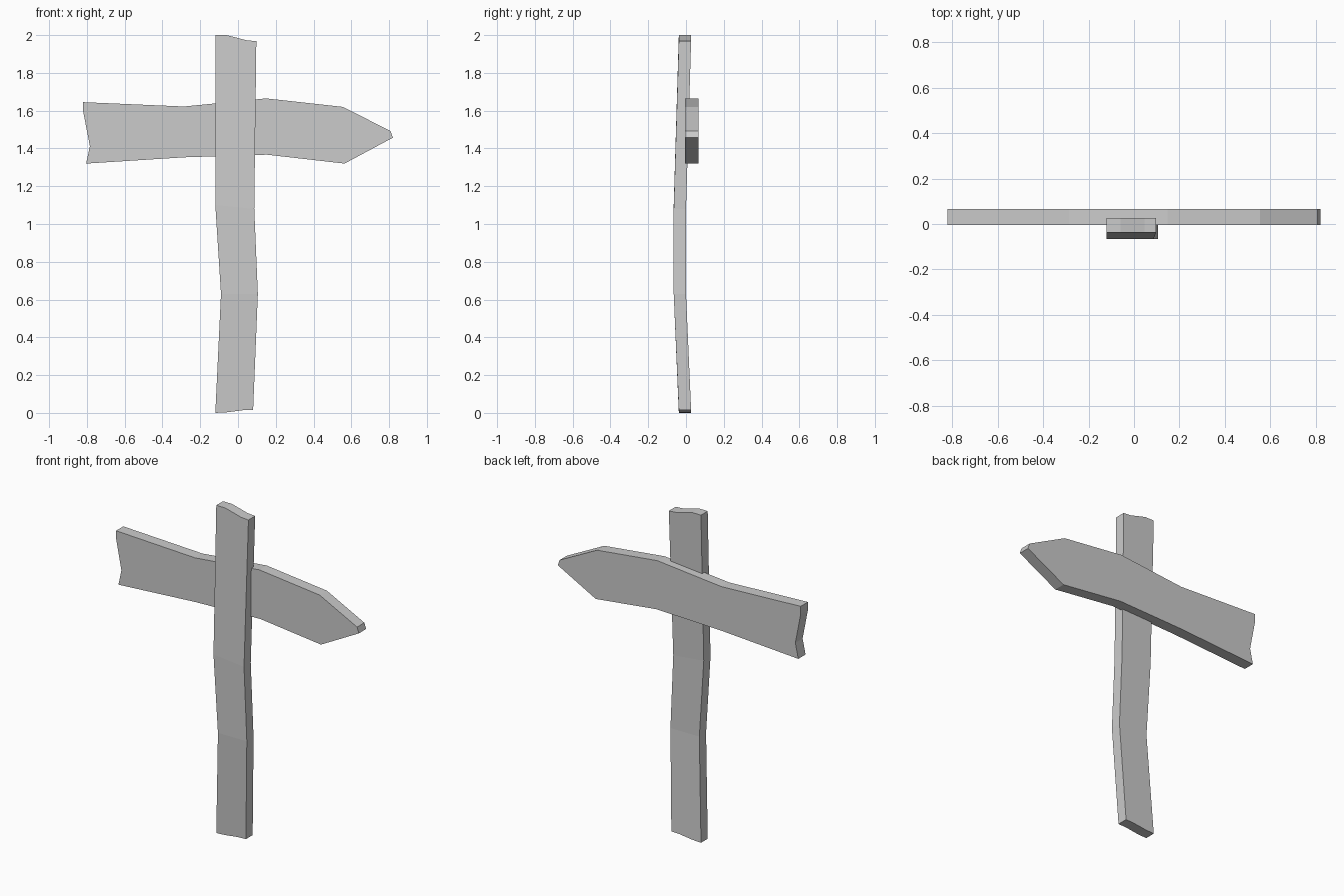
import bpy, bmesh

if "Cube" in bpy.data.objects:
    bpy.data.objects.remove(bpy.data.objects["Cube"])


def finish(name, bm):
    bmesh.ops.recalc_face_normals(bm, faces=bm.faces)
    mesh = bpy.data.meshes.new(name)
    bm.to_mesh(mesh)
    bm.free()
    obj = bpy.data.objects.new(name, mesh)
    bpy.context.collection.objects.link(obj)
    return obj


# Post: a plank bent in two places, given as rows of (x, z) with the row's front y
post_rows = [
    (-0.038, [(-0.12, 0.0), (-0.06, 0.003), (0.025, 0.014), (0.08, 0.016)]),
    (-0.065, [(-0.09, 0.63), (-0.035, 0.63), (0.05, 0.63), (0.105, 0.63)]),
    (-0.065, [(-0.12, 1.10), (-0.06, 1.095), (0.035, 1.085), (0.086, 1.08)]),
    (-0.038, [(-0.12, 2.0), (-0.06, 2.0), (0.047, 1.972), (0.097, 1.968)]),
]
bm = bmesh.new()
grid = [[bm.verts.new((x, y, z)) for x, z in row] for y, row in post_rows]
for low, high in zip(grid, grid[1:]):
    for i in range(3):
        bm.faces.new((low[i], low[i + 1], high[i + 1], high[i]))
ext = bmesh.ops.extrude_face_region(bm, geom=bm.faces[:], use_keep_orig=True)
back = [g for g in ext["geom"] if isinstance(g, bmesh.types.BMVert)]
bmesh.ops.translate(bm, verts=back, vec=(0, 0.065, 0))
finish("post", bm)

# Arrow board: bent sections from notched tail to blunt tip
top = [(-0.82, 1.645), (-0.286, 1.622), (0.148, 1.665), (0.555, 1.62), (0.808, 1.492)]
bottom = [(0.82, 1.457), (0.564, 1.32), (0.153, 1.367), (-0.286, 1.353), (-0.804, 1.32)]
tail = [(-0.784, 1.412), (-0.82, 1.597)]
bm = bmesh.new()
face = bm.faces.new([bm.verts.new((x, -0.005, z)) for x, z in top + bottom + tail])
ext = bmesh.ops.extrude_face_region(bm, geom=[face], use_keep_orig=True)
back = [g for g in ext["geom"] if isinstance(g, bmesh.types.BMVert)]
bmesh.ops.translate(bm, verts=back, vec=(0, 0.07, 0))
finish("arrow_board", bm)
